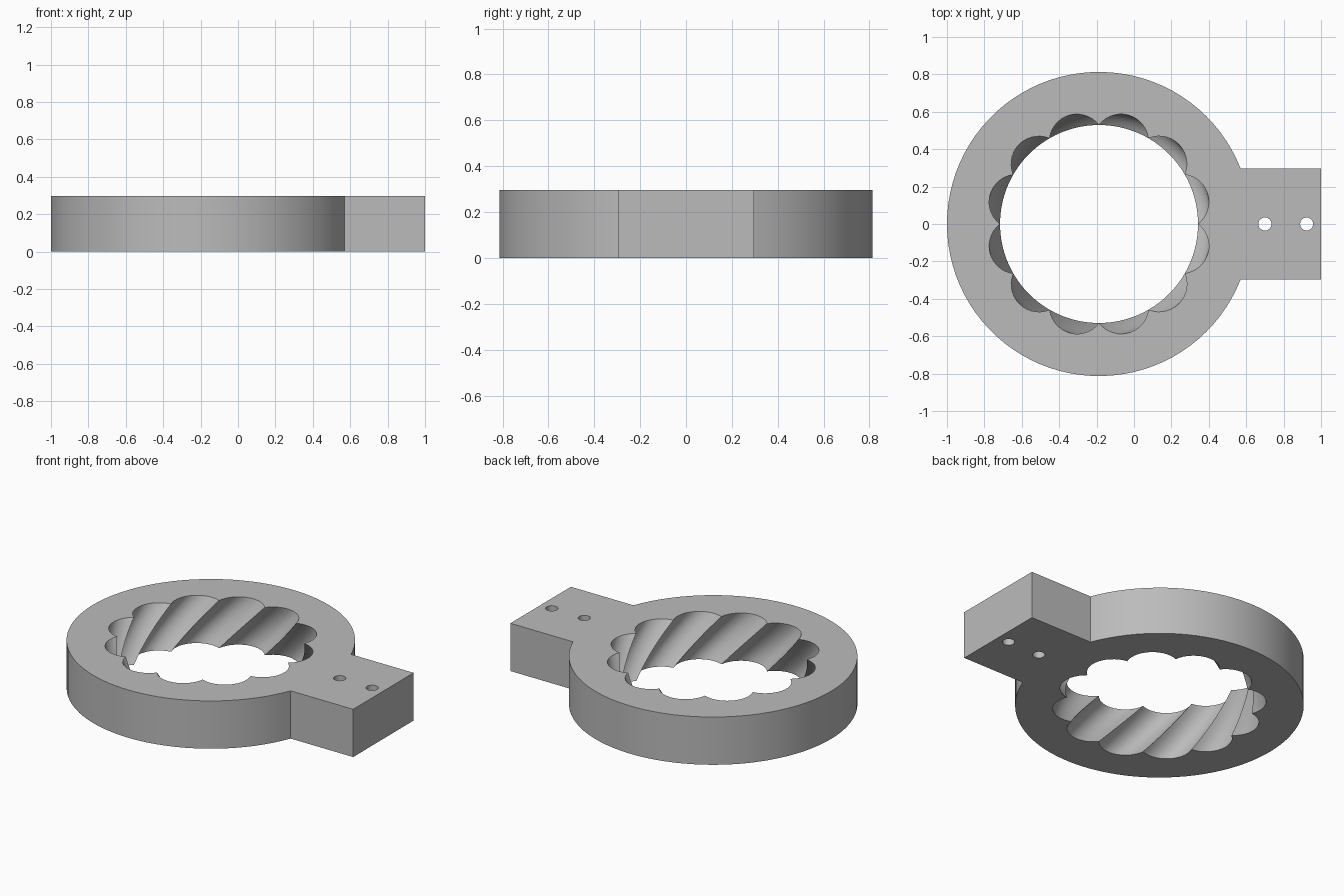
import bpy, bmesh
from math import sin, cos, pi, radians, sqrt, asin, atan2

cube = bpy.data.objects.get("Cube")
if cube:
    bpy.data.objects.remove(cube)

HEIGHT = 0.297
CENTRE_X = -0.187
OUTER_R = 0.813
TAB_HALF = 0.297
LOBES = 12
LOBE_ORBIT, LOBE_R = 0.455, 0.148
TWIST = radians(30)
LAYERS = 16


def outline():
    """Round ring running into a square-ended tab."""
    start = asin(TAB_HALF / OUTER_R)
    n = 80
    pts = []
    for i in range(n + 1):
        a = start + (2 * pi - 2 * start) * i / n
        pts.append((CENTRE_X + OUTER_R * cos(a), OUTER_R * sin(a)))
    return pts + [(1, -TAB_HALF), (1, TAB_HALF)]


def lobed_bore(turn):
    """Ring of overlapping circular lobes, meeting in sharp cusps."""
    half = pi / LOBES
    cusp = LOBE_ORBIT * cos(half) + sqrt(LOBE_R**2 - (LOBE_ORBIT * sin(half))**2)
    sweep = atan2(cusp * sin(half), cusp * cos(half) - LOBE_ORBIT)
    steps = 14
    pts = []
    for k in range(LOBES):
        mid = (2 * k + 1) * half + turn
        for i in range(steps):
            a = mid - sweep + 2 * sweep * i / steps
            pts.append((CENTRE_X + LOBE_ORBIT * cos(mid) + LOBE_R * cos(a),
                        LOBE_ORBIT * sin(mid) + LOBE_R * sin(a)))
    return pts


def circle(x, r, n=24):
    return [(x + r * cos(2 * pi * i / n), r * sin(2 * pi * i / n)) for i in range(n)]


bm = bmesh.new()
caps = {0: [], 1: []}


def wall(profile, layers=1):
    """Skin a closed profile from bottom to top; remember its rim edges."""
    rows = [[bm.verts.new((x, y, HEIGHT * j / layers)) for x, y in profile(j / layers)]
            for j in range(layers + 1)]
    n = len(rows[0])
    for low, high in zip(rows, rows[1:]):
        for i in range(n):
            k = (i + 1) % n
            bm.faces.new((low[i], low[k], high[k], high[i]))
    for end, row in ((0, rows[0]), (1, rows[-1])):
        caps[end] += [bm.edges.get((row[i], row[(i + 1) % n])) for i in range(n)]


# Outer wall, helical fluted bore and two screw holes
wall(lambda t: outline())
wall(lambda t: lobed_bore(TWIST * (1 - t)), LAYERS)
for hole_x in (0.70, 0.923):
    wall(lambda t: circle(hole_x, 0.035))

# Flat top and bottom faces around the openings
for end, edges in caps.items():
    bmesh.ops.triangle_fill(bm, edges=edges, use_beauty=True, normal=(0, 0, 1 if end else -1))
bmesh.ops.recalc_face_normals(bm, faces=bm.faces[:])
flat = [e for e in bm.edges if len(e.link_faces) == 2
        and all(abs(f.normal.z) > 0.999 for f in e.link_faces)]
bmesh.ops.dissolve_limit(bm, angle_limit=0.001, verts=[], edges=flat)

mesh = bpy.data.meshes.new("fluted_ring")
bm.to_mesh(mesh)
bm.free()
ring = bpy.data.objects.new("fluted_ring", mesh)
bpy.context.collection.objects.link(ring)

# Plain grey
grey = bpy.data.materials.new("plain grey")
grey.use_nodes = True
colour = (0.5, 0.5, 0.5, 1)
grey.diffuse_color = colour
grey.node_tree.nodes["Principled BSDF"].inputs["Base Color"].default_value = colour
mesh.materials.append(grey)

bpy.context.view_layer.objects.active = ring
ring.select_set(True)
bpy.ops.object.shade_smooth_by_angle(angle=radians(25))
